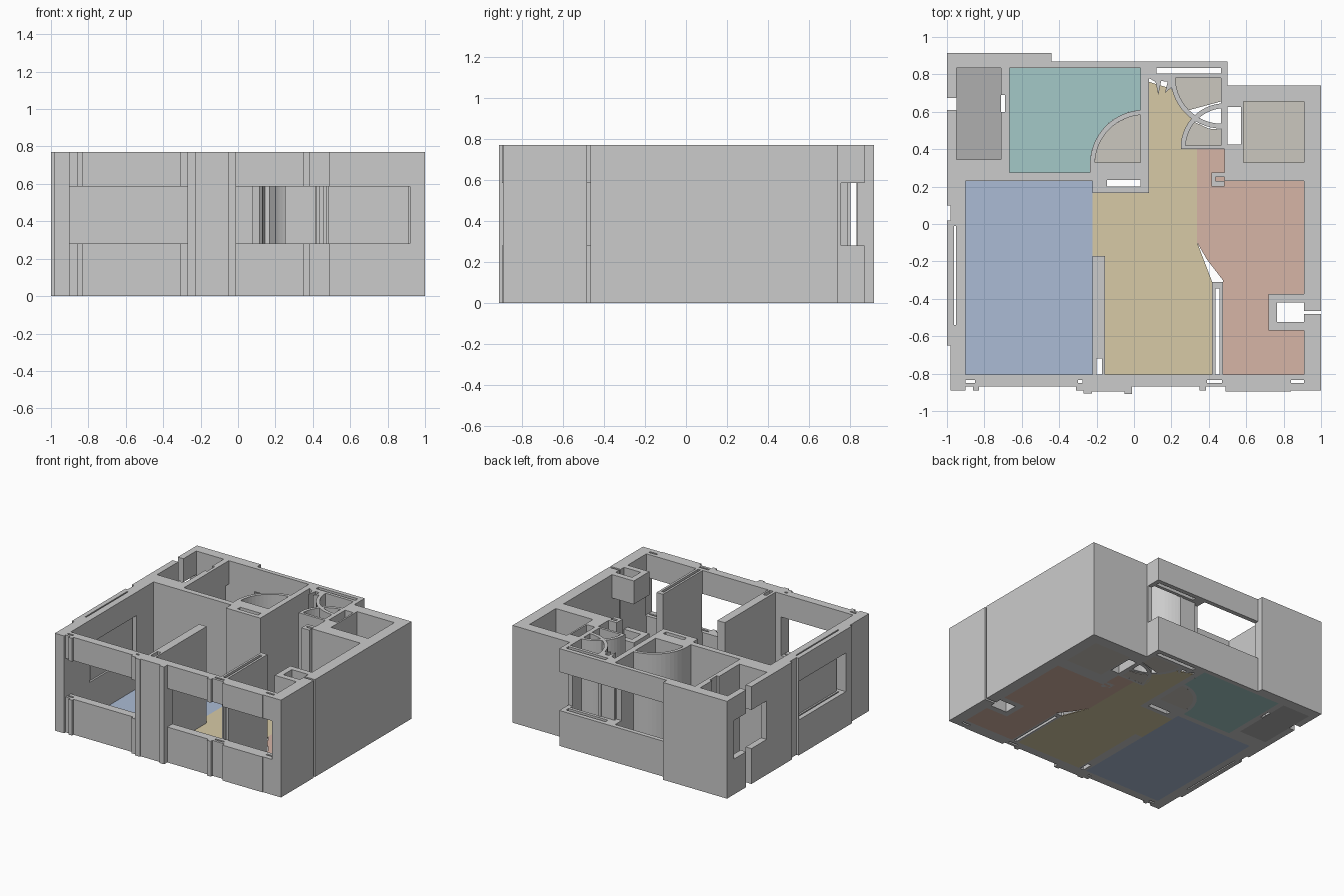
import bpy, bmesh, math

if "Cube" in bpy.data.objects:
    bpy.data.objects.remove(bpy.data.objects["Cube"])

H, SILL, HEAD, T = 0.77, 0.28, 0.585, 0.006   # wall top, window band, floor thickness
BLUE, TEAL, GREY = (.41, .50, .66), (.37, .58, .57), (.43, .43, .43)
BEIGE, YELLOW, RED = (.6, .57, .52), (.68, .59, .38), (.67, .46, .38)


def finish(bm, name, color=None):
    bmesh.ops.recalc_face_normals(bm, faces=bm.faces)
    me = bpy.data.meshes.new(name)
    bm.to_mesh(me)
    bm.free()
    bpy.context.collection.objects.link(bpy.data.objects.new(name, me))
    if color:
        m = bpy.data.materials.new(name + "_colour")
        m.diffuse_color = (*color, 1)
        m.use_nodes = True
        m.node_tree.nodes["Principled BSDF"].inputs["Base Color"].default_value = m.diffuse_color
        me.materials.append(m)


def prism(name, pts, z0, z1, color=None):
    bm = bmesh.new()
    f = bm.faces.new([bm.verts.new((x, y, z0)) for x, y in pts])
    r = bmesh.ops.extrude_face_region(bm, geom=[f], use_keep_orig=True)
    bmesh.ops.translate(bm, vec=(0, 0, z1 - z0),
                        verts=[v for v in r["geom"] if isinstance(v, bmesh.types.BMVert)])
    finish(bm, name, color)


def rect(a, b, c, d):
    return [(a, c), (b, c), (b, d), (a, d)]


def arc(cx, cy, r, a0, a1, n=14):
    ts = [math.radians(a0 + (a1 - a0) * i / n) for i in range(n + 1)]
    return [(cx + r * math.cos(t), cy + r * math.sin(t)) for t in ts]


def rectilinear(name, steps):
    """Clean solid from ordered steps: (add?, wall layers, rectangles x0 x1 y0 y1)."""
    boxes = [b for s in steps for b in s[2]]
    xs = sorted({v for b in boxes for v in b[:2]})
    ys = sorted({v for b in boxes for v in b[2:]})
    axes, full, vs, bm = (xs, ys, [0, SILL, HEAD, H]), set(), {}, bmesh.new()
    for add, layers, rects in steps:
        for x0, x1, y0, y1 in rects:
            cells = {(i, j, k) for i in range(xs.index(x0), xs.index(x1))
                     for j in range(ys.index(y0), ys.index(y1)) for k in layers}
            full = full | cells if add else full - cells

    def vert(p):
        if p not in vs:
            vs[p] = bm.verts.new([axes[a][p[a]] for a in range(3)])
        return vs[p]
    for c in full:
        for ax in range(3):
            for s in (0, 1):
                n = list(c)
                n[ax] += 2 * s - 1
                if tuple(n) in full:
                    continue
                quad = []
                for du, dv in ((0, 0), (1, 0), (1, 1), (0, 1)):
                    p = list(c)
                    p[ax] += s
                    p[(ax + 1) % 3] += du
                    p[(ax + 2) % 3] += dv
                    quad.append(vert(tuple(p)))
                bm.faces.new(quad if s else quad[::-1])
    bmesh.ops.dissolve_limit(bm, angle_limit=0.01, verts=bm.verts, edges=bm.edges)
    finish(bm, name)


# Building outline
outline = [(-.98, 1, -.87, .74), (-1, -.44, .1, .915), (-.44, .5, .7, .87), (-1, -.9, -.65, .02)]
# Pilasters on the front wall: x range and depth
pilasters = [(x0, x1, -d, -.805) for x0, x1, d in (
    (-.98, -.9, .89), (-.86, -.83, .89), (-.31, -.27, .89), (-.27, -.225, .905),
    (-.225, -.05, .895), (-.05, -.01, .91), (.35, .385, .89), (.49, .84, .895), (.84, 1, .89))]
# Rooms that are plain rectangles; each is a void and a floor
rooms = {"blue": ((-.9, -.222, -.805, .23), BLUE),
         "small_room": ((-.95, -.71, .345, .835), GREY),
         "store": ((.585, .91, .328, .655), BEIGE)}
teal = (-.665, .035, .275, .835)
halls = [(-.155, .418, -.805, .165), (.08, .25, .165, .78), (.25, .465, .42, .78),
         (.25, .485, -.31, .4), (.475, .91, -.805, .23), (-.222, -.155, -.17, .165)]
# Pieces standing in the rooms: chimney niche, door bracket, door leaf
inner = [(.72, .91, -.57, -.375), (.415, .485, .2, .275), (-.235, .035, .275, .33)]
# Full-height cavities: niche, bracket, door pocket, split walls, shaft, wall gaps
cavities = [(.765, .91, -.525, -.42), (.435, .485, .23, .25), (-.145, .035, .2, .235),
            (-.2, -.17, -.805, -.72), (.435, .457, -.805, -.345), (.5, .572, .425, .625),
            (.12, .465, .805, .835), (-1, -.95, .61, .675), (-.71, -.69, .6, .69),
            (.91, 1, -.482, -.465), (-.963, -.953, -.54, -.01)]
# Front wall slots
cavities += [(x, x + w, -.85, -.835) for x, w in ((-.9, .05), (-.3, .025), (.39, .08), (.84, .07))]
# Window band openings: two front, back, small room, left, niche
windows = [(-.9, -.27, -.91, -.8), (-.01, .92, -.91, -.8), (-.44, .5, .755, .87),
           (-1, -.95, .42, .83), (-.71, -.665, .8, .835), (-1, -.9, -.57, .015),
           (.72, .91, -.57, -.375)]
ALL = (0, 1, 2)
rectilinear("walls", [
    (True, ALL, outline + pilasters),
    (False, ALL, [r for r, c in rooms.values()] + [teal] + halls),
    (True, ALL, inner), (False, ALL, cavities), (False, (1,), windows)])
prism("left_window_panel", rect(-.94, -.915, -.54, -.015), SILL, HEAD)

# Swept door walls: quarter rings standing full height
for name, cx, cy, r, a0 in (("bath_door_sweep", .055, .32, .29, 90),
                            ("hall_door_sweep", .47, .785, .275, 180),
                            ("closet_door_sweep", .485, .41, .235, 90)):
    prism(name, arc(cx, cy, r, a0, a0 + 90) + arc(cx, cy, r - .026, a0 + 90, a0), 0, H)
prism("hall_jamb", [(.08, .78), (.22, .78), (.2, .73), (.165, .7), (.18, .76), (.145, .765),
                    (.13, .69), (.115, .76)], 0, H)

# Coloured floors
for name, (r, color) in rooms.items():
    prism(name + "_floor", rect(*r), 0, T, color)
prism("teal_floor", [(-.665, .275), (-.235, .275), (-.235, .33)]
      + arc(.055, .32, .29, 178, 94) + [(.035, .835), (-.665, .835)], 0, T, TEAL)
prism("bath_door_floor", [(.035, .33)] + arc(.055, .32, .264, 94, 178), 0, T, BEIGE)
prism("hall_door_floor", [(.465, .78)] + arc(.47, .785, .249, 181, 225) + [(.465, .655)],
      0, T, BEIGE)
prism("closet_floor", [(.465, .42), (.465, .505), (.4, .51)] + arc(.485, .41, .209, 140, 177),
      0, T, BEIGE)
prism("yellow_floor", [(-.222, .165), (-.222, -.17), (-.155, -.17), (-.155, -.805), (.418, -.805),
                       (.418, -.31), (.338, -.1), (.338, .4), (.25, .4), (.31, .56), (.21, .72),
                       (.08, .76), (.08, .165)], 0, T, YELLOW)
prism("red_floor", [(.338, .4), (.485, .4), (.485, .23), (.91, .23), (.91, -.375), (.72, -.375),
                    (.72, -.57), (.91, -.57), (.91, -.805), (.475, -.805), (.475, -.3),
                    (.39, -.19), (.338, -.1)], 0, T, RED)
